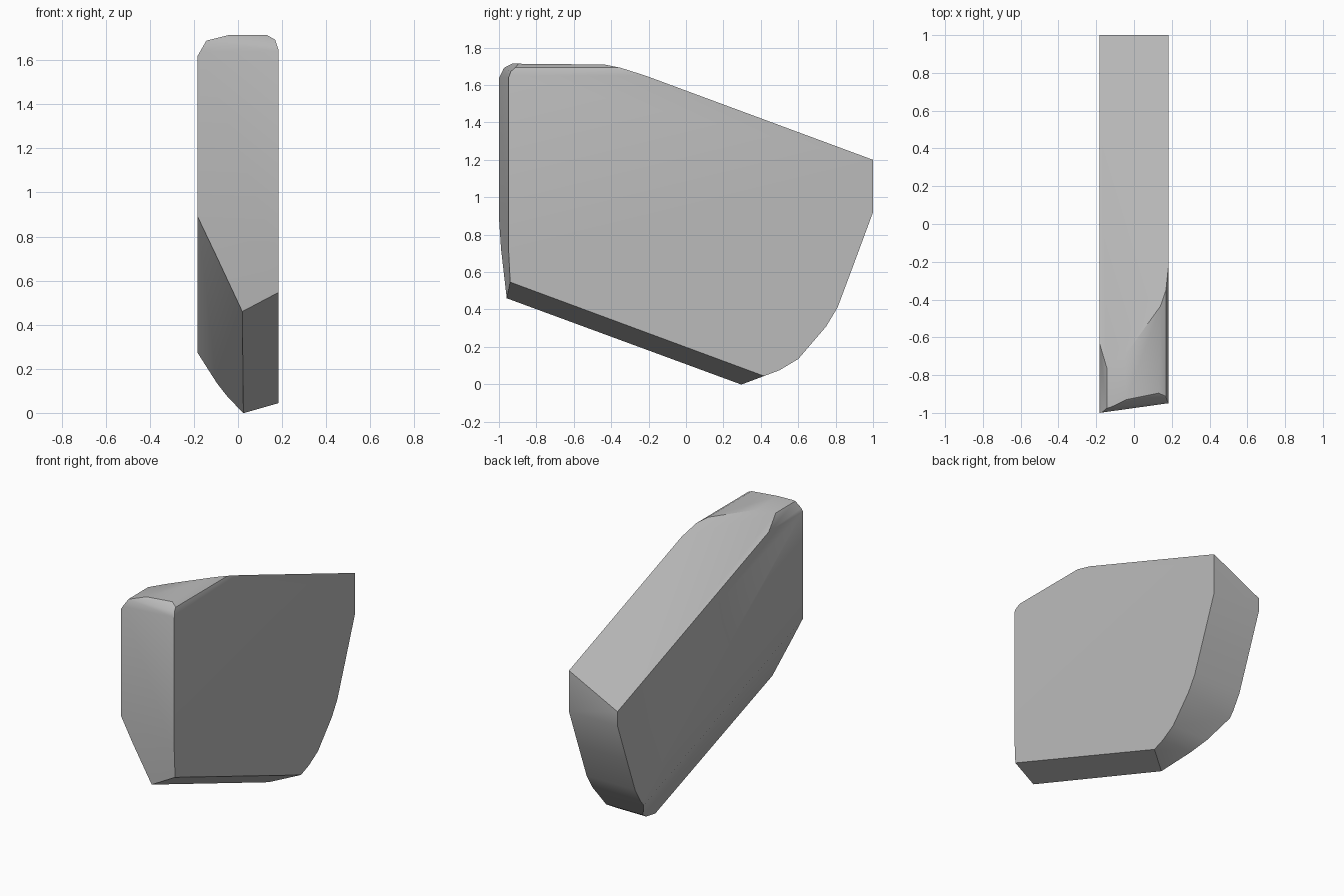
import bpy
import bmesh
import math
from mathutils import Vector, Matrix

if "Cube" in bpy.data.objects:
    bpy.data.objects.remove(bpy.data.objects["Cube"], do_unlink=True)

# One plain stone colour
stone = bpy.data.materials.new("grey_stone")
stone.use_nodes = True
colour = (0.5, 0.5, 0.5, 1)
stone.diffuse_color = colour
stone.node_tree.nodes["Principled BSDF"].inputs["Base Color"].default_value = colour

half = 0.183
bm = bmesh.new()
bmesh.ops.create_cube(bm, size=1, matrix=Matrix.Translation((0, 0, 1))
                      @ Matrix.Diagonal((2 * half, 3, 3, 1)))


def chip(point, normal):
    """Slice off everything on the normal's side of a plane and cap the cut."""
    geom = bm.verts[:] + bm.edges[:] + bm.faces[:]
    cut = bmesh.ops.bisect_plane(bm, geom=geom, dist=1e-5, plane_co=point,
                                 plane_no=Vector(normal).normalized(),
                                 clear_outer=True)["geom_cut"]
    edges = [e for e in cut if isinstance(e, bmesh.types.BMEdge) and e.is_boundary]
    if edges:
        bmesh.ops.holes_fill(bm, edges=edges, sides=0)


# Sloping top, tilted down towards -x, and its level front crown
chip((half, 1, 1.2), (-0.5, 0.37, 1))
chip((0, -1, 1.715), (0, 0.01, 1))

# Underside: two planes meeting in a ridge
chip((half, -0.95, 0.55), (0.57, -0.37, -1))
chip((-half, -1, 0.89), (-2.05, -0.36, -1))

# Front face and its slight undercut
chip((-half, -1, 1), (0.14, -1, 0))
chip((0.03, -0.957, 0.46), (0.14, -1, -0.05))

# Rounded back, one plane per profile segment
back = [(0.3, 0), (0.5, 0.075), (0.6, 0.135), (0.75, 0.31),
        (0.81, 0.41), (0.9, 0.65), (1, 0.92), (1, 1.21)]
for (y0, z0), (y1, z1) in zip(back, back[1:]):
    chip((0, y0, z0), (0, z1 - z0, y0 - y1))

# Worn edges around the crown
chip((-half, 0, 1.62), (-0.07, 0, 0.04))
chip((-0.14, 0, 1.69), (-0.022, 0, 0.09))
chip((half, 0, 1.65), (0.045, 0, 0.015))
chip((0.165, 0, 1.695), (0.02, 0, 0.035))
chip((-half, -1, 1.64), (0.14, -1, 0.4))
chip((-half, -0.975, 1.7), (0.1, -0.5, 0.6))

bmesh.ops.remove_doubles(bm, verts=bm.verts, dist=0.001)
bmesh.ops.recalc_face_normals(bm, faces=bm.faces)
mesh = bpy.data.meshes.new("rock_slab")
bm.to_mesh(mesh)
bm.free()
mesh.materials.append(stone)
rock = bpy.data.objects.new("rock_slab", mesh)
bpy.context.collection.objects.link(rock)

bpy.context.view_layer.objects.active = rock
rock.select_set(True)
bpy.ops.object.shade_smooth_by_angle(angle=math.radians(30))
